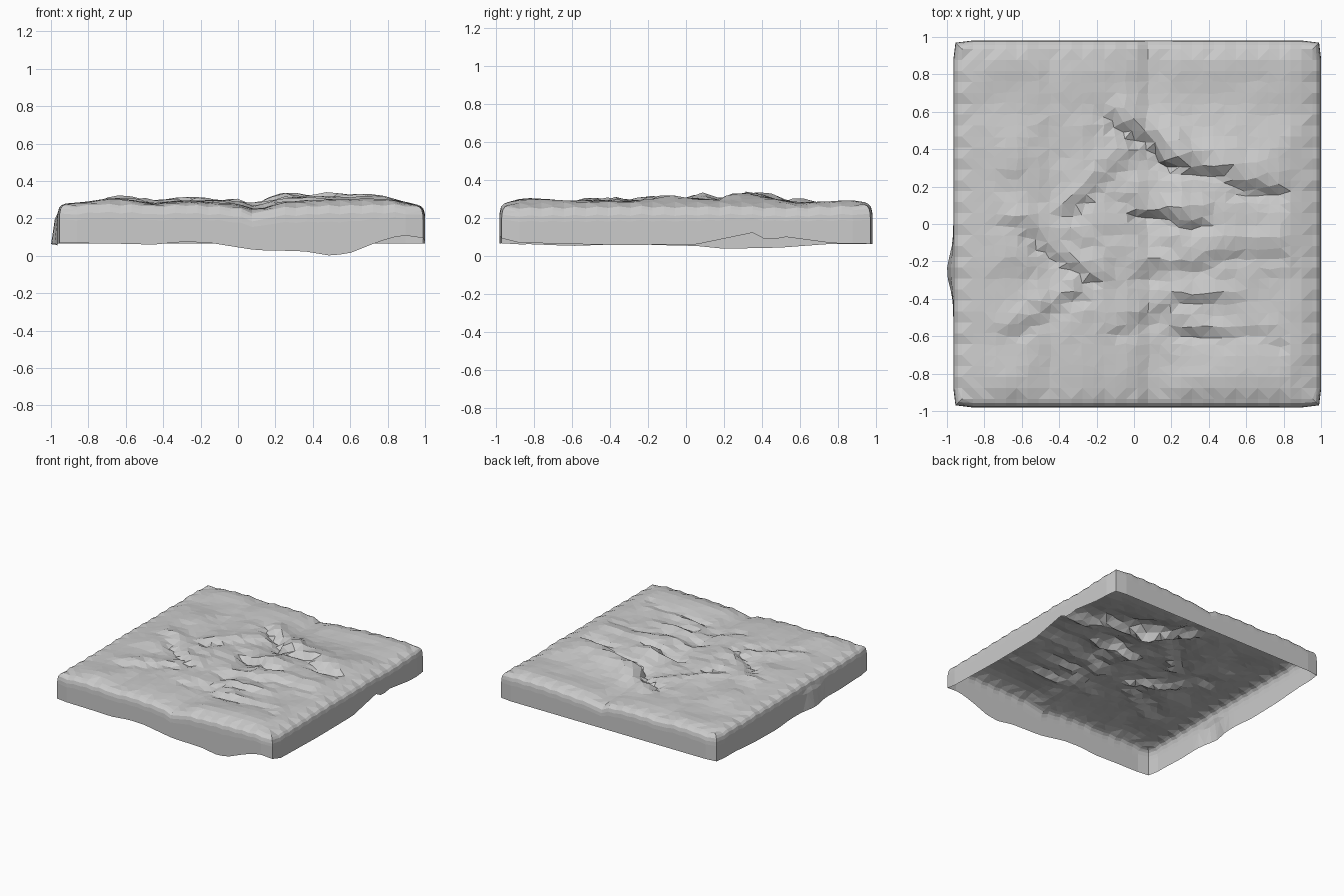
import bpy, bmesh, math, random
from mathutils import Vector, noise

if "Cube" in bpy.data.objects:
    bpy.data.objects.remove(bpy.data.objects["Cube"])

random.seed(4)
N = 32                                   # cells per side of the top
X0, X1, Y0, Y1 = -0.92, 0.955, -0.935, 0.935


def curve(points, t):
    """Straight-line interpolation through (position, value) pairs."""
    if t <= points[0][0]:
        return points[0][1]
    for (a, va), (b, vb) in zip(points, points[1:]):
        if t <= b:
            return va + (vb - va) * (t - a) / (b - a)
    return points[-1][1]


# crest heights of the cloth seen from the front and from the side
CREST_X = [(-0.93, .307), (-.8, .31), (-.65, .335), (-.45, .302), (-.27, .317), (0, .306),
           (.1, .278), (.27, .338), (.5, .336), (.62, .322), (.75, .338), (.85, .322), (.95, .302)]
CREST_Y = [(-.94, .315), (-.85, .33), (-.7, .318), (-.5, .312), (-.3, .312), (-.13, .333), (0, .33),
           (.2, .318), (.37, .338), (.6, .302), (.75, .308), (.9, .32), (.95, .312)]

# hem heights of the four sides
HEM_FRONT = [(-1, .07), (-.65, .065), (-.45, .06), (-.3, .075), (-.15, .07), (0, .045), (.1, .03),
             (.35, .025), (.5, 0), (.6, .015), (.75, .075), (.88, .112), (1, .085)]
HEM_RIGHT = [(-1, .075), (-.4, .06), (.05, .062), (.37, .128), (.43, .075), (.5, .105), (.78, .068), (1, .065)]
HEM_LEFT = [(-1, .055), (-.85, .065), (-.6, .055), (-.3, .065), (-.1, .058), (.05, .055),
            (.2, .04), (.5, .046), (.75, .065), (1, .065)]

# fold lines: x1, y1, x2, y2, height of the step
FOLDS = [(-.06, .58, .2, .42, .06), (.2, .37, .62, .29, .06), (.6, .23, .88, .19, .045),
         (-.35, .1, -.05, .38, .03), (.05, .1, .32, .05, .06), (-.65, .02, -.3, -.06, .03),
         (-.45, -.1, -.22, -.24, .045), (-.65, -.55, -.3, -.35, .025), (.05, -.23, .35, -.2, .03),
         (.28, -.38, .5, -.4, .035), (.25, -.53, .48, -.57, .04), (.4, -.12, .75, -.12, .03),
         (-.1, -.55, .15, -.45, .02), (.5, -.5, .8, -.6, .02)]


def fold(x, y):
    """Height and sideways shift given by the wrinkles at a point."""
    p, dz, shift = Vector((x, y)), 0, Vector((0, 0))
    for x1, y1, x2, y2, amp in FOLDS:
        a, b = Vector((x1, y1)), Vector((x2, y2))
        ab = b - a
        t = max(0, min(1, (p - a).dot(ab) / ab.length_squared))
        r = p - a - ab * t
        side = Vector((-ab.y, ab.x)).normalized()
        d = r.dot(side) / .05
        fall = math.exp(-(r.length / .075) ** 2)
        dz += amp * max(-1, min(1, d)) * fall * .9
        shift -= side * amp * .7 * fall
    return dz, shift


def height(x, y):
    crest = min(curve(CREST_X, x), curve(CREST_Y, y))
    n = noise.noise(Vector((x * 3 + y, y * 4.5 - x, 2.3)))
    middle = math.exp(-((x - .05) / .6) ** 4 - (y / .55) ** 4)   # creased area is rougher
    rim = max(0, 1 - min(x - X0, X1 - x, y - Y0, Y1 - y) / .12)
    dip = .016 * math.exp(-((x - .22) / .22) ** 2) * (1 - middle)
    rough = noise.noise(Vector((x * 9 + y * 3, y * 11 - x * 3, 7.1)))
    return crest - .023 - dip - .009 * rim + .009 * n + (.003 + .011 * middle) * rough


# top of the sheet
bm = bmesh.new()
grid = []
for j in range(N + 1):
    row = []
    for i in range(N + 1):
        x, y = X0 + (X1 - X0) * i / N, Y0 + (Y1 - Y0) * j / N
        z = height(x, y)
        if 2 < i < N - 2 and 2 < j < N - 2:
            dz, s = fold(x, y)
            z = max(.22, min(z + dz, curve(CREST_X, x) + .004))
            x += s.x + random.uniform(-.008, .008)
            y += s.y + random.uniform(-.008, .008)
        elif (i + j) % 2 and (i in (0, N) or j in (0, N)):
            z -= .008                     # toothed rim
        row.append(bm.verts.new((x, y, z)))
    grid.append(row)
for j in range(N):
    for i in range(N):
        bm.faces.new((grid[j][i], grid[j][i + 1], grid[j + 1][i + 1], grid[j + 1][i]))

# rounded rim and hanging skirt, ring by ring around the border
border = ([(i, 0) for i in range(N)] + [(N, j) for j in range(N)]
          + [(i, N) for i in range(N, 0, -1)] + [(0, j) for j in range(N, 0, -1)])


def hem(i, j, x, y):
    if j == 0:
        return curve(HEM_FRONT, x)
    if j == N:
        return .066
    return curve(HEM_RIGHT if i == N else HEM_LEFT, y)


prev = [grid[j][i] for i, j in border]
start = [v.co.copy() for v in prev]
for out, drop in ((.022, .008), (.037, .024), (.044, .05), (.046, .4), (.046, 1)):
    ring = []
    for (i, j), c in zip(border, start):
        dx, dy = (i == N) - (i == 0), (j == N) - (j == 0)
        k = .75 if dx and dy else 1
        low = hem(i, j, c.x, c.y)
        z = c.z - drop if drop < .1 else c.z - .05 + (low - c.z + .05) * (drop - .2 if drop < 1 else 1)
        bulge = .034 * math.exp(-((c.y + .25) / .11) ** 2) * drop if i == 0 and drop > .1 else 0
        ring.append(bm.verts.new((c.x + dx * (out * k + bulge), c.y + dy * out * k, z)))
    m = len(ring)
    for a in range(m):
        b = (a + 1) % m
        bm.faces.new((prev[a], ring[a], ring[b], prev[b]))
    prev = ring

bmesh.ops.triangulate(bm, faces=bm.faces[:])
bmesh.ops.recalc_face_normals(bm, faces=bm.faces[:])
if sum(f.normal.z for f in bm.faces) < 0:
    bmesh.ops.reverse_faces(bm, faces=bm.faces[:])
mesh = bpy.data.meshes.new("draped_sheet")
bm.to_mesh(mesh)
bm.free()
sheet = bpy.data.objects.new("draped_sheet", mesh)
bpy.context.collection.objects.link(sheet)
